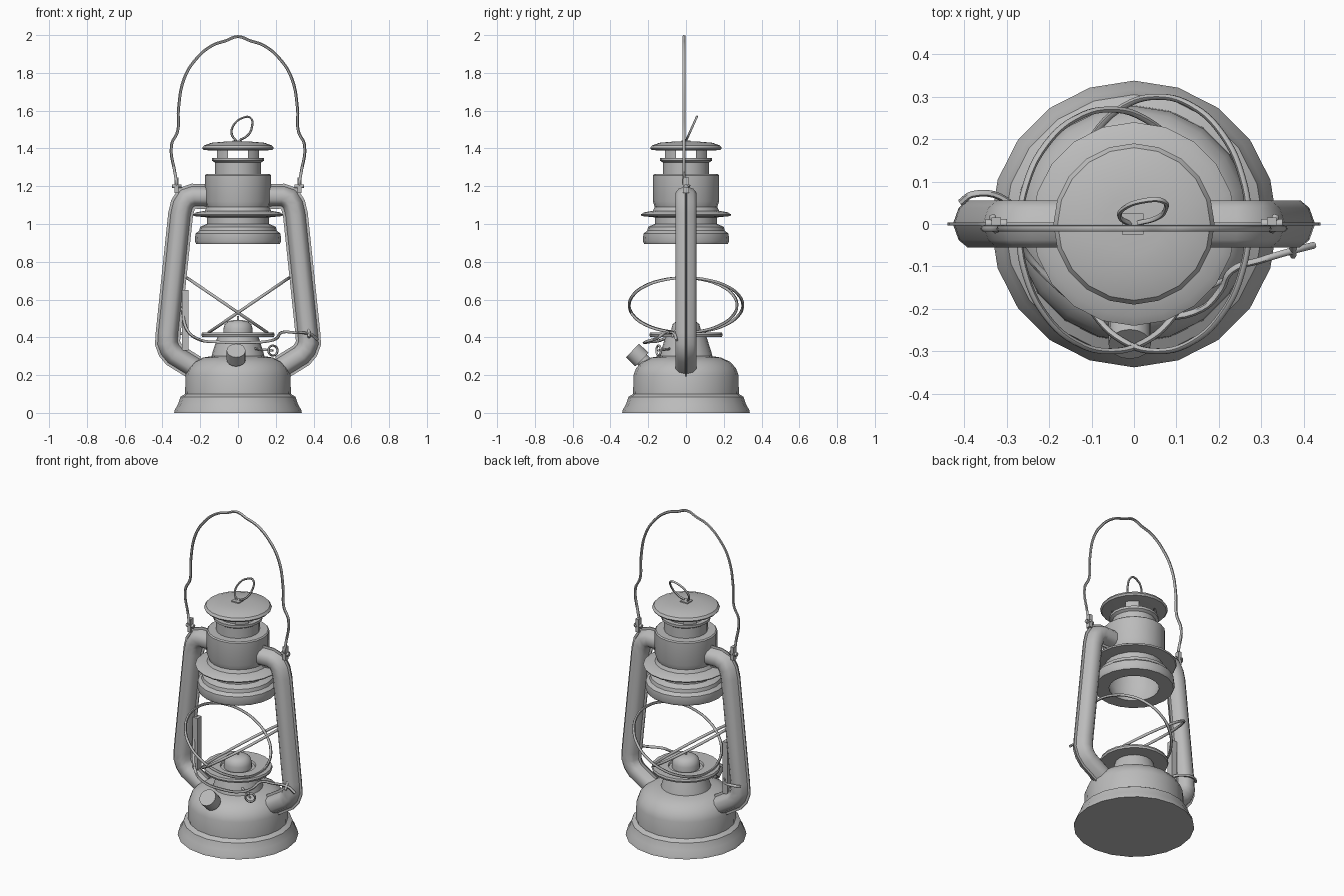
import bpy, bmesh, math
from mathutils import Vector

if "Cube" in bpy.data.objects:
    bpy.data.objects.remove(bpy.data.objects["Cube"])

metal = bpy.data.materials.new("grey_metal")
metal.diffuse_color = (0.5, 0.5, 0.5, 1)
metal.use_nodes = True
metal.node_tree.nodes["Principled BSDF"].inputs["Base Color"].default_value = metal.diffuse_color


def finish(ob, angle=35):
    """Give an object its colour and smooth shading with sharp creases."""
    ob.data.materials.clear()
    ob.data.materials.append(metal)
    bpy.ops.object.select_all(action='DESELECT')
    ob.select_set(True)
    bpy.context.view_layer.objects.active = ob
    bpy.ops.object.shade_smooth_by_angle(angle=math.radians(angle))
    return ob


def from_bmesh(name, bm, angle=35):
    bmesh.ops.remove_doubles(bm, verts=bm.verts, dist=1e-5)
    bmesh.ops.recalc_face_normals(bm, faces=bm.faces)
    me = bpy.data.meshes.new(name)
    bm.to_mesh(me)
    bm.free()
    ob = bpy.data.objects.new(name, me)
    bpy.context.collection.objects.link(ob)
    return finish(ob, angle)


def skin(bm, rings, close_rings, close_path, keep=lambda j: True):
    """Join neighbouring rings of points with quads."""
    vs = [[bm.verts.new(p) for p in r] for r in rings]
    n, m = len(vs), len(vs[0])
    for i in range(n if close_path else n - 1):
        for j in range(m if close_rings else m - 1):
            if keep(i):
                a, b = vs[i], vs[(i + 1) % n]
                k = (j + 1) % m
                bm.faces.new((a[j], a[k], b[k], b[j]))
    return vs


def lathe(name, profile, segs=20, closed=False, keep=lambda i: True):
    """Spin an (r, z) profile; keep(i) can leave out angular sectors."""
    bm = bmesh.new()
    rings = []
    for i in range(segs):
        a = 2 * math.pi * i / segs
        rings.append([(r * math.cos(a), r * math.sin(a), z) for r, z in profile])
    skin(bm, rings, closed, True, keep)
    bmesh.ops.dissolve_degenerate(bm, dist=1e-6, edges=bm.edges)
    return from_bmesh(name, bm)


def wire(name, pts, r, cyclic=False):
    """Round wire through the given points."""
    cu = bpy.data.curves.new(name, 'CURVE')
    cu.dimensions = '3D'
    cu.bevel_depth, cu.bevel_resolution, cu.resolution_u = r, 1, 5
    cu.use_fill_caps = True
    sp = cu.splines.new('BEZIER')
    sp.bezier_points.add(len(pts) - 1)
    for b, p in zip(sp.bezier_points, pts):
        b.co = p
        b.handle_left_type = b.handle_right_type = 'AUTO'
    sp.use_cyclic_u = cyclic
    ob = bpy.data.objects.new(name, cu)
    bpy.context.collection.objects.link(ob)
    bpy.ops.object.select_all(action='DESELECT')
    ob.select_set(True)
    bpy.context.view_layer.objects.active = ob
    bpy.ops.object.convert(target='MESH')
    return finish(bpy.context.view_layer.objects.active, 60)


def box(name, loc, size):
    bpy.ops.mesh.primitive_cube_add(size=1, location=loc)
    ob = bpy.context.object
    ob.name, ob.scale = name, size
    return finish(ob)


# Fuel tank with neck
lathe("fuel_tank", [(0, 0), (.338, 0), (.335, .015), (.318, .045), (.305, .085),
                    (.28, .10), (.278, .20), (.265, .235), (.235, .27), (.185, .293),
                    (.14, .30), (.135, .32), (.108, .405), (0, .405)])

# Burner plate and dome
lathe("burner_plate", [(0, .403), (.19, .403), (.194, .414), (.19, .425), (.10, .425),
                       (.095, .415), (0, .415)])
lathe("burner_dome", [(.078, .41), (.078, .445), (.07, .47), (.05, .486), (.02, .492),
                      (.006, .492), (.006, .512), (0, .512)])

# Chimney hood: hollow shell, outside then inside
lathe("chimney_hood", [
    (.222, .895), (.229, .91), (.225, .95), (.205, .965), (.20, .985), (.165, 1.0),
    (.165, 1.035), (.235, 1.042), (.24, 1.05), (.22, 1.062), (.175, 1.07), (.165, 1.09),
    (.175, 1.12), (.175, 1.258), (.168, 1.264), (.122, 1.264), (.122, 1.325),
    (.138, 1.335), (.138, 1.35), (.11, 1.35),
    (.11, 1.25), (.15, 1.22), (.155, 1.02), (.16, .97), (.14, .895)], closed=True)

# Posts holding the cap, one per diagonal
lathe("vent_posts", [(.125, 1.345), (.125, 1.40), (.118, 1.40), (.118, 1.345)], 40,
      closed=True, keep=lambda i: 3 <= i % 10 <= 6)

# Chimney cap
lathe("chimney_cap", [(0, 1.388), (.13, 1.388), (.182, 1.392), (.19, 1.402), (.18, 1.416),
                      (.14, 1.43), (.07, 1.436), (0, 1.437)])

# Loop on the cap
loop = [(-.01, 1.44), (-.033, 1.475), (-.022, 1.525), (.025, 1.562), (.065, 1.563),
        (.073, 1.51), (.05, 1.468), (.01, 1.445)]
wire("cap_loop", [(x, (z - 1.44) * .45, z) for x, z in loop], .006)
box("cap_loop_clip", (-.003, 0, 1.438), (.05, .05, .01))

# Side air tubes: swept section with a thin seam fin
path = [(.12, 1.145), (.235, 1.147), (.27, 1.135), (.292, 1.10), (.304, 1.05),
        (.37, .42), (.373, .37), (.36, .335), (.335, .305), (.23, .24)]
half = [(.066, .003), (.052, .004), (.04, .038), (.02, .055),
        (-.02, .055), (-.04, .038), (-.052, .004), (-.066, .003)]
section = half + [(n, -y) for n, y in reversed(half)]
for side, s in (("left", -1), ("right", 1)):
    bm = bmesh.new()
    rings = []
    P = [Vector(p) for p in path]
    for i, p in enumerate(P):
        d0 = (p - P[max(i - 1, 0)]) if i else P[1] - p
        d1 = (P[i + 1] - p) if i < len(P) - 1 else d0
        d0, d1 = d0.normalized(), d1.normalized()
        t = (d0 + d1).normalized()
        k = 1 / t.dot(d0)
        nx, nz = -t.y * k, t.x * k
        rings.append([(s * (p.x + nx * n), y, p.y + nz * n) for n, y in section])
    vs = skin(bm, rings, True, False)
    bm.faces.new(vs[0])
    bm.faces.new(vs[-1])
    from_bmesh(side + "_air_tube", bm, 55)
    # Ear that holds the bail
    box(side + "_bail_ear", (s * .325, 0, 1.205), (.022, .03, .08))
    wire(side + "_bail_pin", [(s * .30, 0, 1.20), (s * .35, 0, 1.20)], .012)

# Bail handle
arc = [(.325, 1.21), (.332, 1.26), (.352, 1.42), (.32, 1.49), (.315, 1.61), (.285, 1.77),
       (.225, 1.87), (.137, 1.945), (.065, 1.97)]
bail = [(-x, -.01, z) for x, z in arc] + [(0, -.01, 1.992)] + \
       [(x, -.01, z) for x, z in reversed(arc)]
wire("bail_handle", [(-.335, .02, 1.20)] + bail + [(.335, .02, 1.20)], .008)

# Crossed wire globe guard
for name, s, oy, ry in (("guard_wire_a", 1, 0, .30), ("guard_wire_b", -1, -.015, .285)):
    pts = []
    for i in range(16):
        a = 2 * math.pi * i / 16
        pts.append((s * (.057 + .213 * math.cos(a)), oy + ry * math.sin(a),
                    .57 + .145 * math.cos(a)))
    wire(name, pts, .008, True)

# Globe lift: bar, crank wire and hook
box("lift_bar", (-.28, 0, .49), (.035, .04, .32))
wire("lift_crank", [(.425, -.05, .385), (.385, -.06, .415), (.30, -.085, .425),
                    (.23, -.11, .425), (.205, -.155, .395), (.16, -.20, .38),
                    (.06, -.22, .372), (-.10, -.20, .375), (-.21, -.12, .39),
                    (-.275, -.04, .45), (-.295, 0, .57)], .008)
wire("crank_stop", [(.375, -.075, .40), (.375, -.05, .44)], .008)
wire("lift_hook", [(-.41, .05, .42), (-.38, .07, .425), (-.30, .055, .42),
                   (-.27, .01, .42)], .008)

# Filler neck and cap, tilted forwards
axis = Vector((0, -.72, .69))
for name, r, centre, depth in (("filler_neck", .036, (-.01, -.215, .265), .09),
                               ("filler_cap", .05, (-.01, -.258, .306), .07)):
    bpy.ops.mesh.primitive_cylinder_add(
        vertices=16, radius=r, depth=depth, location=centre,
        rotation=axis.to_track_quat('Z', 'Y').to_euler())
    bpy.context.object.name = name
    finish(bpy.context.object)

# Wick adjuster: rod with a small wire ring
wire("wick_rod", [(.08, -.08, .34), (.185, -.145, .33)], .007)
wire("wick_ring", [(.185 + .024 * math.cos(a), -.145 + .012 * math.cos(a),
                    .33 + .026 * math.sin(a))
                   for a in [math.pi * i / 4 for i in range(8)]], .006, True)
